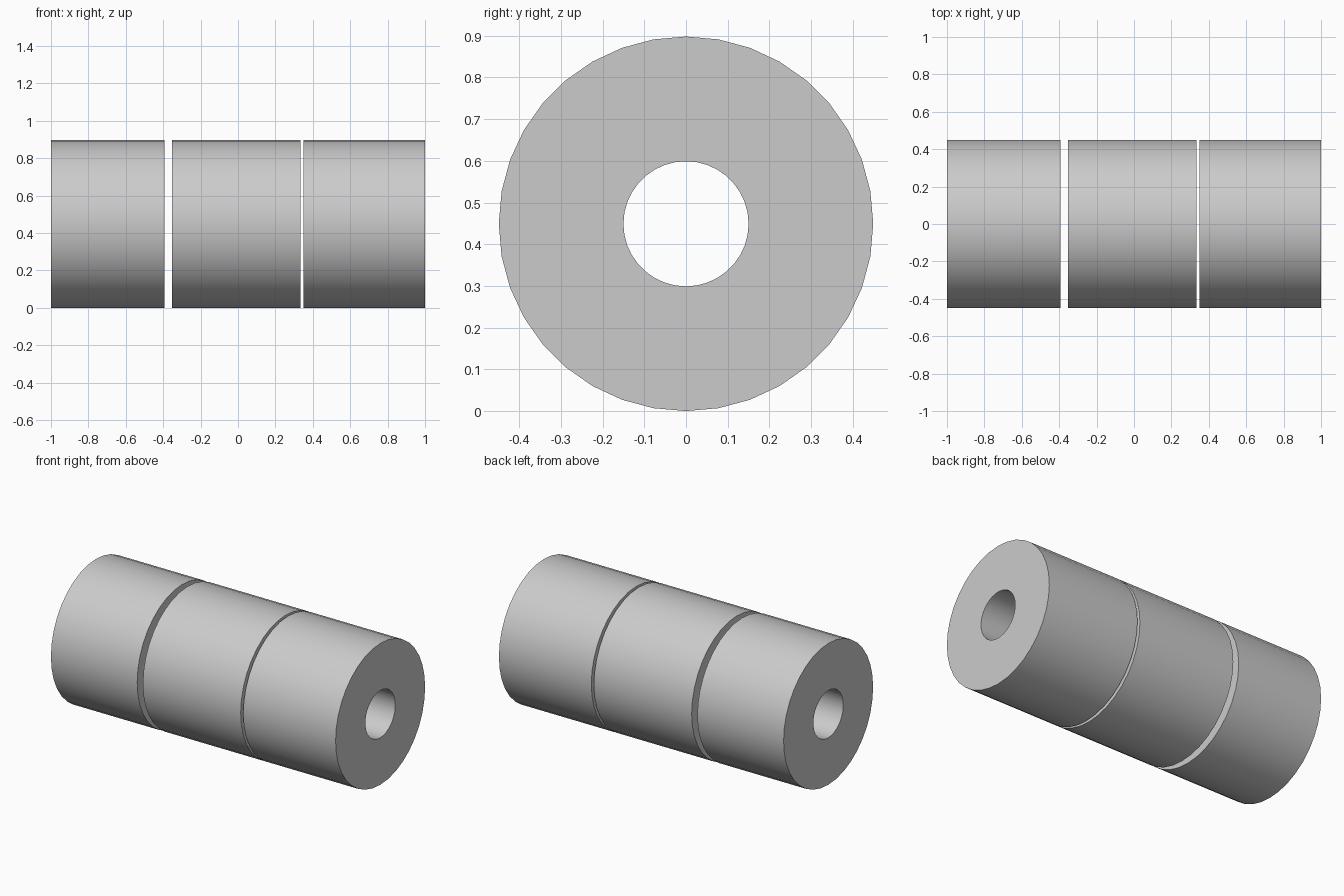
import bpy, bmesh, math

cube = bpy.data.objects.get("Cube")
if cube:
    bpy.data.objects.remove(cube, do_unlink=True)

SIDES = 36
OUTER, BORE = 0.449, 0.15

grey = bpy.data.materials.new("light grey")
grey.use_nodes = True
grey.diffuse_color = (0.6, 0.6, 0.6, 1)
grey.node_tree.nodes["Principled BSDF"].inputs["Base Color"].default_value = (0.6, 0.6, 0.6, 1)


def tube(name, x0, x1):
    """Hollow cylinder along x, made by joining four rings in a closed loop."""
    bm = bmesh.new()
    rings = []
    for x, r in ((x0, OUTER), (x1, OUTER), (x1, BORE), (x0, BORE)):
        angles = [2 * math.pi * i / SIDES for i in range(SIDES)]
        rings.append([bm.verts.new((x, r * math.cos(a), OUTER + r * math.sin(a))) for a in angles])
    for k in range(4):
        a, b = rings[k], rings[(k + 1) % 4]
        for i in range(SIDES):
            j = (i + 1) % SIDES
            bm.faces.new((a[i], a[j], b[j], b[i]))
    bmesh.ops.recalc_face_normals(bm, faces=bm.faces)
    mesh = bpy.data.meshes.new(name)
    bm.to_mesh(mesh)
    bm.free()
    mesh.materials.append(grey)
    obj = bpy.data.objects.new(name, mesh)
    bpy.context.collection.objects.link(obj)
    # Smooth barrel and bore, sharp rims
    bpy.ops.object.select_all(action='DESELECT')
    obj.select_set(True)
    bpy.context.view_layer.objects.active = obj
    bpy.ops.object.shade_smooth_by_angle(angle=math.radians(30))


# Three sleeves in line, with a wide and a narrow gap
tube("right_sleeve", -1.0, -0.394)
tube("middle_sleeve", -0.354, 0.333)
tube("left_sleeve", 0.351, 1.0)
